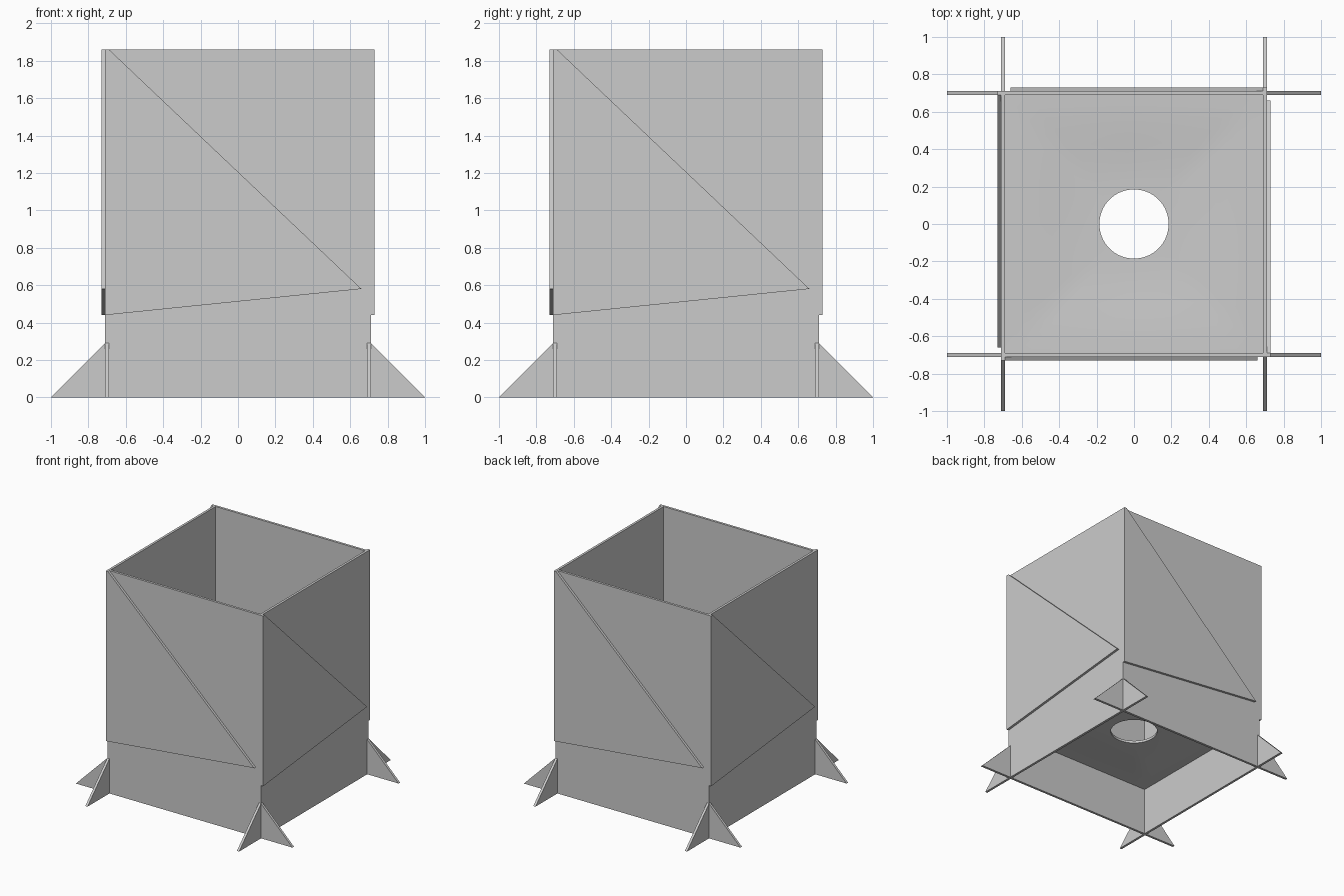
import bpy
import math
from mathutils import Matrix

cube = bpy.data.objects.get("Cube")
if cube:
    bpy.data.objects.remove(cube, do_unlink=True)

HALF = 0.71       # outer half width of the box
THICK = 0.02      # sheet thickness
HEIGHT = 1.86
INNER = HALF - THICK

grey = bpy.data.materials.new("light grey")
grey.use_nodes = True
grey.diffuse_color = (0.6, 0.6, 0.6, 1)
grey.node_tree.nodes["Principled BSDF"].inputs["Base Color"].default_value = (0.6, 0.6, 0.6, 1)


def make_object(name, verts, faces):
    mesh = bpy.data.meshes.new(name)
    mesh.from_pydata(verts, [], faces)
    mesh.materials.append(grey)
    obj = bpy.data.objects.new(name, mesh)
    bpy.context.collection.objects.link(obj)
    return obj


def sheet(name, outline, y, quarter):
    """Front-facing sheet from an x-z outline, turned by quarter turns about z."""
    n = len(outline)
    verts = [(x, y, z) for x, z in outline] + [(x, y + THICK, z) for x, z in outline]
    faces = [tuple(range(n)), tuple(range(2 * n - 1, n - 1, -1))]
    faces += [(i, i + n, (i + 1) % n + n, (i + 1) % n) for i in range(n)]
    obj = make_object(name, verts, faces)
    obj.data.transform(Matrix.Rotation(quarter * math.pi / 2, 4, "Z"))
    return obj


# Four open box walls, meeting in a pinwheel at the corners
wall = [(-HALF, 0), (INNER, 0), (INNER, HEIGHT), (-HALF, HEIGHT)]
# Triangular cover plate on the outside of each wall
cover = [(-HALF, 0.44), (0.66, 0.58), (-INNER, HEIGHT), (-HALF, HEIGHT)]
# Corner feet, two for each wall plane
right_foot = [(HALF - THICK / 2, 0), (1, 0), (HALF - THICK / 2, 0.3)]
left_foot = [(-x, z) for x, z in reversed(right_foot)]

for q, side in enumerate(("front", "left", "back", "right")):
    sheet(side + "_wall", wall, -HALF, q)
    sheet(side + "_cover_plate", cover, -HALF - THICK, q)
    sheet(side + "_foot_a", right_foot, -HALF, q)
    sheet(side + "_foot_b", left_foot, -HALF, q)

# Shallow dished floor, lofted from the square wall to the round drain hole
SEG = 64
HOLE = 0.185
STEPS = 8
profile = []
for i in range(STEPS + 1):
    t = i / STEPS                      # 0 at the hole, 1 at the wall
    dip = 0.5 + 0.5 * math.cos(math.pi * t)
    profile.append((t, 0.425 - 0.025 * dip))
profile = profile[::-1] + [(t, z - THICK) for t, z in profile]

verts = []
for t, z in profile:
    for s in range(SEG):
        a = 2 * math.pi * s / SEG
        c, d = math.cos(a), math.sin(a)
        square = INNER / max(abs(c), abs(d))
        r = HOLE + (square - HOLE) * t
        verts.append((r * c, r * d, z))
rings = len(profile)
faces = []
for k in range(rings):
    m = (k + 1) % rings
    for s in range(SEG):
        n = (s + 1) % SEG
        faces.append((k * SEG + s, k * SEG + n, m * SEG + n, m * SEG + s))
floor = make_object("dished_floor", verts, faces)

bpy.ops.object.select_all(action="DESELECT")
floor.select_set(True)
bpy.context.view_layer.objects.active = floor
bpy.ops.object.shade_smooth_by_angle(angle=math.radians(30))
